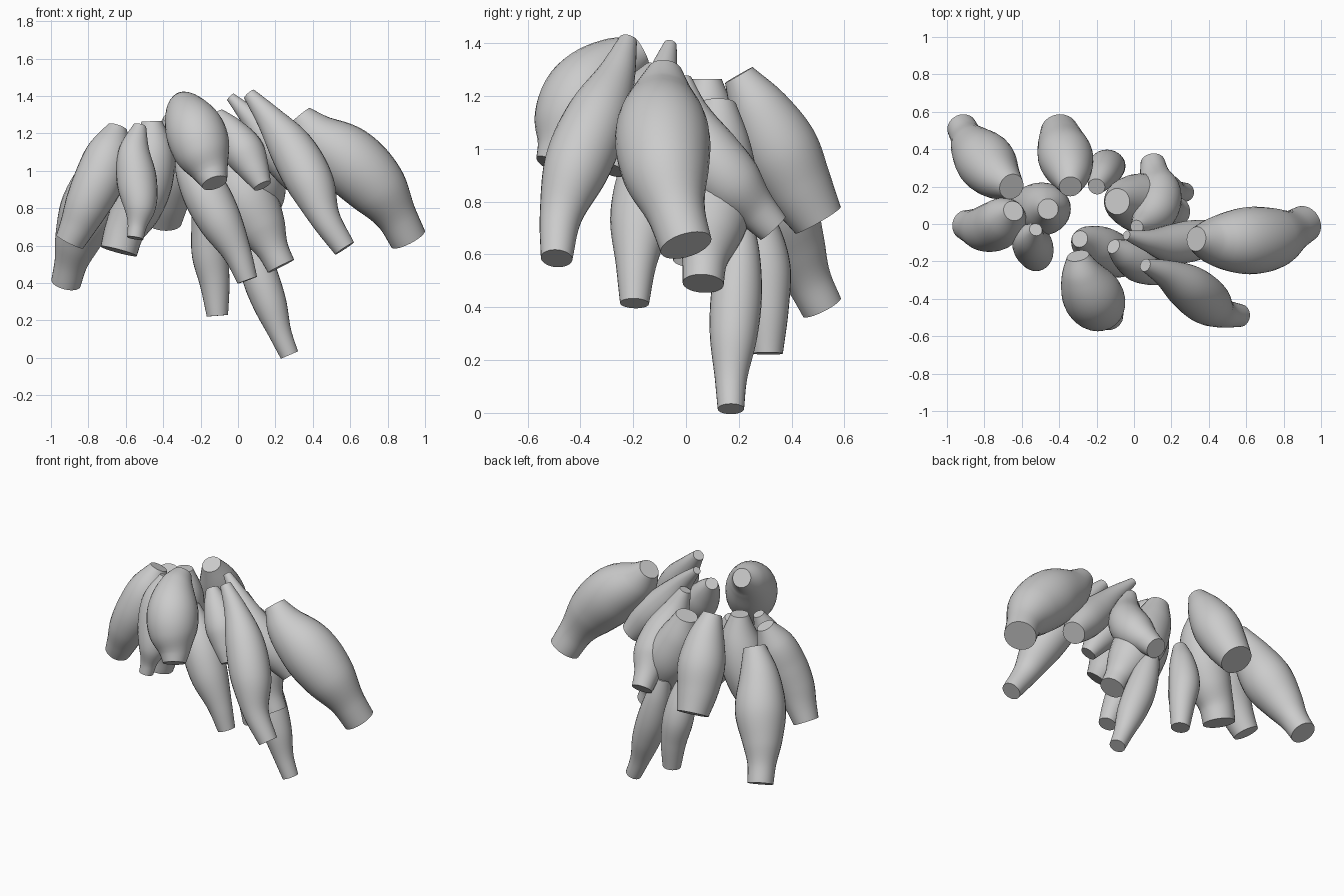
import bpy, bmesh, math
from mathutils import Vector

SIDES = 28
STEPS = 7      # rings between two control points

grey = bpy.data.materials.new("plain_grey")
grey.diffuse_color = (0.6, 0.6, 0.6, 1.0)


def smooth_path(points):
    """Smooth curve through (x, y, z, radius) points, spaced by chord length."""
    p = [Vector(q) for q in points]
    d = [(b.xyz - a.xyz).length for a, b in zip(p, p[1:])]
    slope = [(b - a) / h for a, b, h in zip(p, p[1:], d)]
    tan = [slope[0]]
    for i in range(1, len(p) - 1):
        tan.append((slope[i - 1] * d[i] + slope[i] * d[i - 1]) / (d[i - 1] + d[i]))
    tan.append(slope[-1])
    out = []
    for i, h in enumerate(d):
        for k in range(STEPS):
            t = k / STEPS
            out.append(p[i] * (2*t**3 - 3*t**2 + 1) + tan[i] * h * (t**3 - 2*t**2 + t)
                       + p[i + 1] * (3*t**2 - 2*t**3) + tan[i + 1] * h * (t**3 - t**2))
    out.append(p[-1])
    return out


def pod(name, *points):
    """Spindle-shaped tube with flat cut ends: top, shoulder, belly, neck, end."""
    path = smooth_path(points)
    bm = bmesh.new()
    rings = []
    for i, q in enumerate(path):
        a, b = path[max(i - 1, 0)], path[min(i + 1, len(path) - 1)]
        axis = (b.xyz - a.xyz).normalized()
        u = axis.cross(Vector((0, 1, 0))).normalized()
        v = axis.cross(u)
        rings.append([bm.verts.new(q.xyz + q.w * (u * math.cos(t) + v * math.sin(t)))
                      for t in (2 * math.pi * k / SIDES for k in range(SIDES))])
    for r0, r1 in zip(rings, rings[1:]):
        for k in range(SIDES):
            n = (k + 1) % SIDES
            bm.faces.new((r0[k], r0[n], r1[n], r1[k]))
    bm.faces.new(rings[0])
    bm.faces.new(rings[-1])
    bmesh.ops.recalc_face_normals(bm, faces=bm.faces)
    mesh = bpy.data.meshes.new(name)
    bm.to_mesh(mesh)
    bm.free()
    mesh.materials.append(grey)
    obj = bpy.data.objects.new(name, mesh)
    bpy.context.collection.objects.link(obj)
    bpy.ops.object.select_all(action='DESELECT')
    obj.select_set(True)
    bpy.context.view_layer.objects.active = obj
    bpy.ops.object.shade_smooth_by_angle(angle=math.radians(40))


# Right-hand group
pod("large_right_pod", (.333, -.08, 1.295, .066), (.42, -.09, 1.19, .125), (.59, -.09, 1.06, .178),
    (.745, -.075, .905, .163), (.85, -.035, .75, .11), (.91, .0, .635, .1))
pod("front_right_pod", (.06, -.22, 1.41, .035), (.16, -.26, 1.29, .07), (.285, -.335, 1.12, .12),
    (.39, -.415, .93, .125), (.47, -.475, .74, .08), (.57, -.49, .585, .06))
pod("slim_right_pod", (-.04, -.06, 1.395, .025), (.08, -.09, 1.27, .06), (.2, -.105, 1.12, .103),
    (.33, -.085, .98, .108), (.44, -.05, .85, .072))

# Centre group
pod("front_centre_pod", (-.3, -.17, 1.37, .06), (-.28, -.26, 1.32, .11), (-.225, -.38, 1.2, .16),
    (-.185, -.435, 1.09, .147), (-.145, -.475, .99, .095), (-.125, -.505, .935, .07))
pod("small_centre_pod", (-.11, -.12, 1.3, .04), (-.05, -.16, 1.22, .08), (.04, -.21, 1.09, .108),
    (.09, -.25, 1.0, .08), (.13, -.28, .92, .05))
pod("low_front_pod", (-.29, -.08, 1.13, .045), (-.25, -.1, 1.02, .09), (-.19, -.13, .91, .12),
    (-.1, -.17, .74, .118), (.0, -.19, .55, .075), (.05, -.195, .415, .055))
pod("core_pod", (-.09, .12, 1.17, .07), (-.04, .12, 1.02, .125), (.04, .11, .86, .16),
    (.13, .09, .69, .13), (.19, .07, .57, .085), (.23, .065, .49, .078))
pod("back_core_pod", (.015, -.015, 1.265, .036), (.065, .01, 1.13, .082), (.12, .09, .97, .123),
    (.13, .175, .865, .12), (.11, .265, .77, .08), (.1, .33, .70, .065))
pod("lowest_pod", (.03, .2, .75, .05), (.07, .2, .6, .08), (.12, .19, .43, .097),
    (.17, .18, .29, .09), (.23, .17, .12, .06), (.275, .17, .015, .05))
pod("low_back_pod", (-.2, .2, .87, .045), (-.17, .26, .72, .08), (-.15, .3, .55, .096),
    (-.125, .31, .4, .08), (-.11, .31, .225, .057))
pod("back_pod", (-.34, .2, 1.28, .06), (-.345, .275, 1.15, .115), (-.365, .355, 1.0, .147),
    (-.385, .425, .86, .13), (-.4, .5, .73, .1))

# Left-hand group
pod("back_left_pod", (-.655, .2, 1.14, .07), (-.73, .255, .98, .125), (-.795, .335, .79, .158),
    (-.86, .41, .62, .122), (-.895, .465, .5, .088), (-.92, .515, .40, .08))
pod("front_left_pod", (-.645, .07, 1.23, .055), (-.685, .03, 1.11, .115), (-.74, -.01, .96, .133),
    (-.805, -.025, .82, .12), (-.86, -.015, .70, .095), (-.9, -.005, .62, .08))
pod("slim_left_pod", (-.525, -.03, 1.24, .035), (-.555, -.08, 1.1, .085), (-.54, -.12, .94, .107),
    (-.525, -.17, .8, .085), (-.54, -.19, .7, .05), (-.55, -.2, .64, .045))
pod("inner_left_pod", (-.46, .08, 1.265, .055), (-.46, .08, 1.1, .12), (-.49, .08, .95, .142),
    (-.545, .07, .8, .135), (-.61, .06, .67, .107), (-.638, .05, .57, .1))
